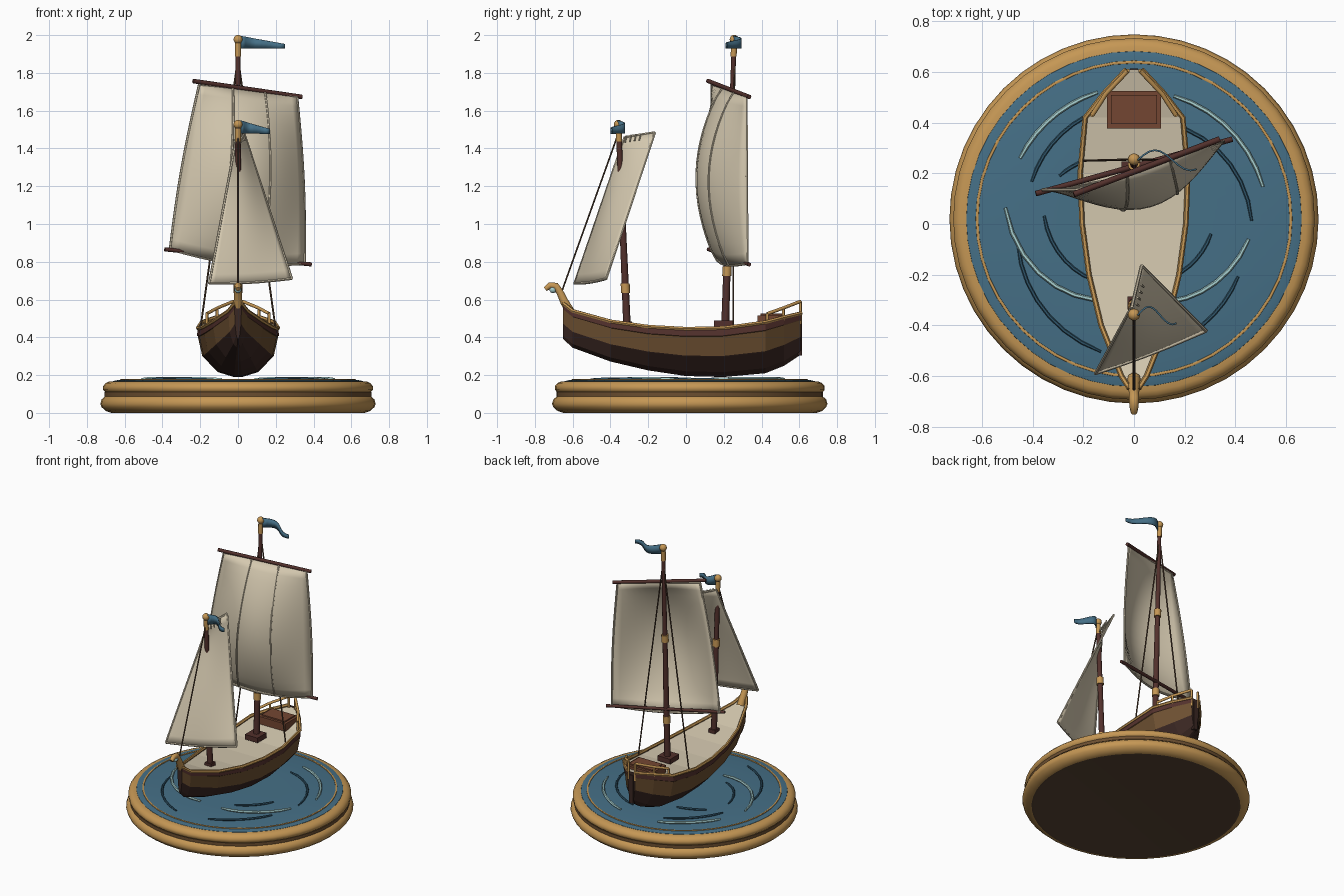
import bpy, math
from mathutils import Vector

cube = bpy.data.objects.get("Cube")
if cube:
    bpy.data.objects.remove(cube)


def material(name, r, g, b):
    m = bpy.data.materials.new(name)
    m.use_nodes = True
    m.diffuse_color = (r, g, b, 1)
    bsdf = next(n for n in m.node_tree.nodes if n.type == "BSDF_PRINCIPLED")
    bsdf.inputs["Base Color"].default_value = (r, g, b, 1)
    bsdf.inputs["Roughness"].default_value = 0.8
    return m


GOLD = material("gold", .56, .31, .09)
WATER = material("water blue", .06, .16, .24)
DEEP = material("deep blue", .03, .095, .15)
FOAM = material("foam", .4, .65, .65)
CREAM = material("cream", .66, .58, .43)
ROPE = material("rope brown", .1, .058, .034)
DARK = material("dark brown", .042, .02, .016)
PLANK = material("plank brown", .15, .078, .03)
HATCH = material("hatch red brown", .175, .062, .032)
WALE = material("red brown", .085, .03, .025)


def mesh(name, verts, faces, mats, smooth=None, rule=None):
    me = bpy.data.meshes.new(name)
    me.from_pydata([tuple(v) for v in verts], [], faces)
    for m in mats:
        me.materials.append(m)
    if rule:
        for p in me.polygons:
            p.material_index = rule(p)
    if smooth:
        me.shade_smooth()
        me.set_sharp_from_angle(angle=math.radians(smooth))
    ob = bpy.data.objects.new(name, me)
    bpy.context.collection.objects.link(ob)
    return ob


def bridge(rows, n, closed):
    """Quads between successive rows of n vertices."""
    return [(i * n + j, i * n + (j + 1) % n, (i + 1) * n + (j + 1) % n, (i + 1) * n + j)
            for i in range(rows - 1) for j in range(n if closed else n - 1)]


def tube(name, pts, radii, mat, n=8):
    pts = [Vector(p) for p in pts]
    if not isinstance(radii, (list, tuple)):
        radii = [radii] * len(pts)
    verts = []
    for i, p in enumerate(pts):
        d = (pts[min(i + 1, len(pts) - 1)] - pts[max(i - 1, 0)]).normalized()
        side = d.cross(Vector((0, 0, 1)) if abs(d.z) < .8 else Vector((0, 1, 0))).normalized()
        up = side.cross(d)
        for k in range(n):
            a = math.tau * k / n
            verts.append(p + radii[i] * (math.cos(a) * side + math.sin(a) * up))
    faces = bridge(len(pts), n, True)
    faces += [tuple(range(n - 1, -1, -1)), tuple(range(len(verts) - n, len(verts)))]
    return mesh(name, verts, faces, [mat], 50)


def lathe(name, profile, mats, rule=None, n=48, centre=(0, .02)):
    verts = [(centre[0] + r * math.cos(math.tau * k / n), centre[1] + r * math.sin(math.tau * k / n), z)
             for r, z in profile for k in range(n)]
    return mesh(name, verts, bridge(len(profile), n, True), mats, 50, rule)


def box(name, centre, size, mat):
    bpy.ops.mesh.primitive_cube_add(size=1, location=centre)
    ob = bpy.context.object
    ob.name = name
    ob.scale = size
    ob.data.materials.append(mat)
    bev = ob.modifiers.new("bevel", "BEVEL")
    bev.width = .006
    return ob


def ball(name, centre, r, mat):
    bpy.ops.mesh.primitive_uv_sphere_add(segments=14, ring_count=8, radius=r, location=centre)
    ob = bpy.context.object
    ob.name = name
    ob.data.materials.append(mat)
    ob.data.shade_smooth()


def lerp(a, b, t):
    return Vector(a).lerp(Vector(b), t)


# Display base, with a groove between two rounded rims
lathe("base_lower", [(.001, .001), (.655, .001), (.67, 0), (.70, .01), (.722, .03), (.729, .048),
                     (.722, .072), (.70, .09), (.68, .094)], [GOLD, ROPE], lambda p: int(p.center.z < .002))
lathe("base_groove", [(.68, .086), (.706, .088), (.706, .11), (.68, .112)], [PLANK])
lathe("base_upper", [(.68, .104), (.70, .107), (.714, .122), (.714, .142), (.70, .158),
                     (.682, .166), (.65, .167)], [GOLD])
lathe("water", [(.664, .163), (.662, .168), (.64, .173), (.3, .174), (.001, .174)], [WATER])
lathe("water_ring", [(.626, .17), (.625, .177), (.62, .179), (.615, .177), (.614, .17)], [GOLD])

# Ripples: start angle, start radius, end angle, end radius
foam_arcs = [(72, .51, 14, .525), (175, .51, 255, .33), (-10, .46, -75, .34), (152, .51, 106, .52)]
deep_arcs = [(193, .47, 256, .54), (-29, .47, -78, .52), (70, .4, -1, .465), (160, .43, 108, .45),
             (178, .355, 236, .29), (-11, .31, -62, .27), (150, .34, 115, .27)]
for arcs, mat, label, z, thick in ((foam_arcs, FOAM, "foam_ripple", .179, .009),
                                   (deep_arcs, DEEP, "deep_ripple", .177, .0075)):
    for i, (a0, r0, a1, r1) in enumerate(arcs):
        pts = []
        for k in range(8):
            t = k / 7
            a, r = math.radians(a0 + (a1 - a0) * t), r0 + (r1 - r0) * t
            pts.append((r * math.cos(a), .02 + r * math.sin(a), z + .004 * math.sin(math.pi * t)))
        tube(f"{label}_{i}", pts, [thick * .7] + [thick] * 6 + [thick * .7], mat, 6)

# Hull stations: y, half width, sheer height, keel height
stations = [(-.65, .018, .58, .39), (-.6, .05, .54, .345), (-.4, .13, .485, .272), (-.2, .178, .457, .225),
            (0, .205, .446, .195), (.2, .213, .45, .19), (.42, .193, .48, .21), (.52, .115, .507, .25),
            (.61, .03, .528, .31)]
section = [(1, 1), (1.02, .84), (1.0, .83), (.89, .43), (.87, .41), (.5, .1), (.1, 0)]
ring = section + [(-s, f) for s, f in reversed(section)]
verts = [(w * s, y, zk + (zs - zk) * f) for y, w, zs, zk in stations for s, f in ring]
n = len(ring)
bands = [1, 0, 0, 2, 2, 2, 2, 2, 2, 2, 0, 0, 1]
faces = [tuple(reversed(f)) for f in bridge(len(stations), n, False)]
faces += [tuple(range(n)), tuple(range(len(verts) - 1, len(verts) - n - 1, -1))]
mesh("hull", verts, faces, [PLANK, WALE, DARK], None,
     lambda p: bands[p.index % (n - 1)] if p.index < len(faces) - 2 else 2)

deck = [(s * w * .98, y, zs - .012) for y, w, zs, zk in stations for s in (1, -1)]
mesh("deck", deck, [(2 * i, 2 * i + 1, 2 * i + 3, 2 * i + 2) for i in range(len(stations) - 1)], [CREAM])
for s, side in ((1, "left"), (-1, "right")):
    tube("gunwale_" + side, [(s * w, y, zs) for y, w, zs, zk in stations], .0105, GOLD, 6)
    # Stern handrail and posts
    rail = [(s * .165, .43, .525), (s * .11, .515, .555), (s * .025, .605, .59)]
    tube("stern_rail_" + side, rail, .009, GOLD)
    for i, p in enumerate(rail):
        tube(f"rail_post_{side}_{i}", [(p[0], p[1], .47), p], .008, GOLD)
    tube("shroud_" + side, [(0, .255, 1.88), (s * .197, .25, .46)], .005, ROPE, 6)
box("stern_post", (0, .603, .405), (.03, .022, .2), DARK)
box("hatch", (0, .452, .483), (.214, .148, .066), HATCH)
box("hatch_lid", (0, .452, .512), (.18, .115, .026), HATCH)
tube("bow_figure", [(0, -.61, .53), (0, -.645, .59), (0, -.668, .64), (0, -.69, .672), (0, -.72, .675),
                    (0, -.745, .655)], [.026, .023, .02, .02, .018, .013], GOLD, 10)
ball("bow_bead", (0, -.704, .653), .019, FOAM)


# Masts with collars, finials and flags
def mast(name, base, top, r0, r1, collars, flag):
    base, top = Vector(base), Vector(top)
    tube(name, [base, top], [r0, r1], WALE, 12)
    at = lambda z: lerp(base, top, (z - base.z) / (top.z - base.z))
    for i, z in enumerate(collars):
        tube(f"{name}_collar_{i}", [at(z - .025), at(z + .025)], .024, GOLD, 12)
    tube(name + "_cap", [at(top.z - .09), at(top.z - .02)], .016, GOLD, 12)
    ball(name + "_finial", top, .024, GOLD)
    length, height, wave = flag
    rows = []
    for k in range(11):
        t = k / 10
        y = top.y + wave * math.sin(t * 5.2)
        z = top.z - .014 - .022 * t
        half = height * (1 - .62 * t) / 2
        rows += [(.012 + length * t, y, z - half), (.012 + length * t, y, z + half)]
    ob = mesh(name + "_flag", rows, bridge(11, 2, False), [WATER], 60)
    ob.modifiers.new("thickness", "SOLIDIFY").thickness = .007


mast("main_mast", (0, .207, .45), (0, .255, 1.977), .021, .012, (.75, 1.33), (.235, .066, .04))
mast("fore_mast", (0, -.312, .45), (0, -.358, 1.527), .02, .014, (.66, 1.08), (.155, .07, .035))
box("main_mast_step", (0, .197, .472), (.1, .1, .035), WALE)
box("fore_mast_step", (0, -.312, .468), (.05, .05, .03), WALE)
tube("forestay", [(0, -.358, 1.48), (0, -.655, .65)], .005, ROPE, 6)


# Billowed sails: flared sides, sagging foot, hems all round, seams on the front only
def sail(name, tl, tr, bl, br, billow, flare, sag, seams):
    n = 16
    push = Vector(billow)

    def at(u, v):
        p = lerp(lerp(bl, br, u), lerp(tl, tr, u), v)
        across = math.sin(math.pi * u)
        b = across * (math.sin(math.pi * v) ** .8 * .83 + .2 * (1 - v))
        p.x += flare * (2 * u - 1) * math.sin(math.pi * v)
        p.z -= sag * across * (1 - v) ** 2
        return p + push * b

    steps = [k / n for k in range(n + 1)]
    ob = mesh(name, [at(u, v) for v in steps for u in steps], bridge(n + 1, n + 1, False), [CREAM], 60)
    sol = ob.modifiers.new("thickness", "SOLIDIFY")
    sol.thickness, sol.offset = .008, 0
    for e in (0, 1):
        tube(f"{name}_side_hem_{e}", [at(e, v) for v in steps], .007, CREAM, 6)
        tube(f"{name}_end_hem_{e}", [at(u, e) for u in steps], .007, CREAM, 6)
    for u in seams:
        tube(f"{name}_seam_{int(u * 100)}", [at(u, v) + push * .03 for v in steps], .006, CREAM, 6)


sail("main_sail", (-.205, .135, 1.74), (.312, .32, 1.675), (-.36, .135, .865), (.353, .325, .79),
     (.045, -.17, 0), .014, .04, (.34, .67))
sail("fore_sail", (-.008, -.325, 1.46), (.03, -.165, 1.485), (-.152, -.59, .685), (.285, -.422, .71),
     (.012, -.03, 0), 0, .008, ())
tube("upper_yard", [(-.238, .117, 1.757), (.338, .335, 1.673)], .012, WALE)
tube("lower_yard", [(-.388, .12, .866), (.388, .335, .786)], .011, WALE)

# Lacing ties at the head of the fore sail
for i in range(4):
    p = lerp((.008, -.315, 1.468), (.028, -.24, 1.478), i / 3)
    tube(f"lacing_{i}", [p, p + Vector((.01, -.008, -.035))], .0045, CREAM, 6)
